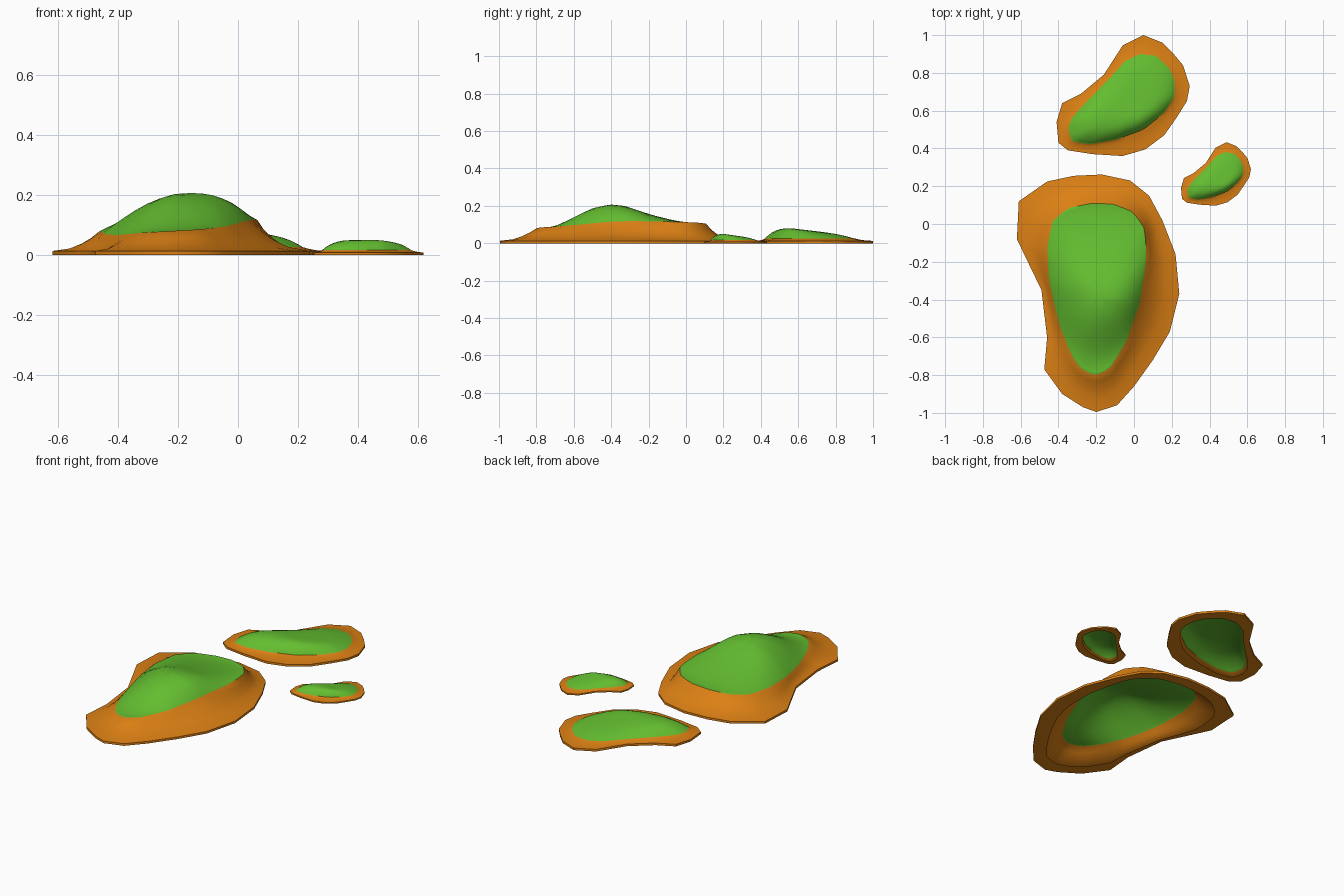
import bpy
import bmesh
from math import atan2, cos, sin, pi, radians
from mathutils import Vector

cube = bpy.data.objects.get("Cube")
if cube:
    bpy.data.objects.remove(cube, do_unlink=True)


def make_material(name, colour):
    mat = bpy.data.materials.new(name)
    mat.use_nodes = True
    mat.diffuse_color = colour
    mat.node_tree.nodes["Principled BSDF"].inputs["Base Color"].default_value = colour
    return mat


SAND = make_material("orange sand", (0.71, 0.215, 0.007, 1))
GRASS = make_material("green grass", (0.127, 0.515, 0.03, 1))


def reach(centre, angle, outline):
    """Distance from the centre to the outline in one direction."""
    d = Vector((cos(angle), sin(angle)))
    best = 0
    for i, p in enumerate(outline):
        a = Vector(p) - centre
        e = Vector(outline[i - 1]) - centre - a
        det = d.cross(e)
        if abs(det) < 1e-9:
            continue
        dist, along = a.cross(e) / det, a.cross(d) / det
        if dist > 0 and -1e-5 <= along <= 1 + 1e-5:
            best = max(best, dist)
    return best


def crest_height(crest, y):
    """Ridge height at y, eased between the given points."""
    if y <= crest[0][0]:
        return crest[0][1]
    for (y0, z0), (y1, z1) in zip(crest, crest[1:]):
        if y <= y1:
            t = (y - y0) / (y1 - y0)
            return z0 + (z1 - z0) * t
    return crest[-1][1]


def make_island(name, centre, shore, meadow, crest, edge, bulge, hole):
    centre = Vector(centre)
    # Directions through every shore corner, and halfway between them
    corners = sorted(atan2(y - centre.y, x - centre.x) for x, y in shore)
    angles = []
    for i, a in enumerate(corners):
        b = corners[i + 1] if i + 1 < len(corners) else corners[0] + 2 * pi
        angles += [a, (a + b) / 2]
    rays = [(a, reach(centre, a, shore), reach(centre, a, meadow)) for a in angles]

    bm = bmesh.new()

    def ring(place):
        verts = []
        for a, outer, inner in rays:
            r, height = place(a, outer, inner)
            x, y = centre.x + r * cos(a), centre.y + r * sin(a)
            z = height(y) if callable(height) else height
            verts.append(bm.verts.new((x, y, z)))
        return verts

    def grass_ring(s):
        def place(a, outer, inner):
            def height(y):
                k = s ** bulge(a)
                return edge(a) * k + crest_height(crest, y) * (1 - k)
            return s * inner, height
        return ring(place)

    def sand_ring(u):
        return ring(lambda a, outer, inner: (
            inner + (outer - inner) * u, 0.013 + (edge(a) - 0.013) * (1 - u) ** 2))

    def bridge(first, second, material):
        for i in range(len(first)):
            f = bm.faces.new((first[i - 1], second[i - 1], second[i], first[i]))
            f.material_index = material

    # Grass cap
    top = bm.verts.new((*centre, crest_height(crest, centre.y)))
    previous = grass_ring(0.15)
    for i in range(len(previous)):
        bm.faces.new((top, previous[i - 1], previous[i])).material_index = 1
    for s in (0.3, 0.45, 0.6, 0.72, 0.83, 0.92, 0.97, 1):
        current = grass_ring(s)
        bridge(previous, current, 1)
        previous = current
    # Sand slope, thin rim and open underside
    for u in (0.2, 0.4, 0.65, 1):
        current = sand_ring(u)
        bridge(previous, current, 0)
        previous = current
    rim = ring(lambda a, outer, inner: (outer, 0))
    bridge(previous, rim, 0)
    lip = ring(lambda a, outer, inner: (inner + (outer - inner) * hole, 0))
    bridge(rim, lip, 0)

    mesh = bpy.data.meshes.new(name)
    bm.to_mesh(mesh)
    bm.free()
    mesh.materials.append(SAND)
    mesh.materials.append(GRASS)
    obj = bpy.data.objects.new(name, mesh)
    bpy.context.collection.objects.link(obj)
    bpy.ops.object.select_all(action="DESELECT")
    obj.select_set(True)
    bpy.context.view_layer.objects.active = obj
    bpy.ops.object.shade_smooth_by_angle(angle=radians(40))
    return obj


# Large hilly island
make_island(
    "large_island", (-0.18, -0.38),
    shore=[(-.2, -.995), (-.09, -.96), (0, -.86), (.1, -.72), (.19, -.57),
           (.24, -.37), (.22, -.16), (.15, .02), (.08, .15), (-.02, .23),
           (-.17, .262), (-.32, .255), (-.46, .225), (-.61, .12), (-.62, -.08),
           (-.49, -.35), (-.46, -.6), (-.475, -.77), (-.38, -.9), (-.27, -.97)],
    meadow=[(-.2, -.8), (-.13, -.77), (-.04, -.62), (.03, -.42), (.065, -.2),
            (.06, -.03), (0, .06), (-.1, .105), (-.22, .11), (-.35, .085),
            (-.43, .02), (-.46, -.12), (-.45, -.3), (-.4, -.52), (-.33, -.7),
            (-.27, -.78)],
    crest=[(-.8, .065), (-.7, .105), (-.6, .155), (-.5, .192), (-.4, .207),
           (-.33, .2), (-.2, .16), (-.1, .138), (0, .118), (.1, .085)],
    edge=lambda a: 0.092 + 0.024 * cos(a) + 0.01 * sin(a),
    bulge=lambda a: 2.5 + 0.7 * cos(a), hole=0.55)

# Medium flat-topped island
medium = make_island(
    "medium_island", (-0.02, 0.63),
    shore=[(-.41, .54), (-.4, .43), (-.35, .39), (-.22, .37), (-.06, .36),
           (.06, .395), (.16, .47), (.23, .57), (.28, .65), (.295, .73),
           (.26, .84), (.21, .9), (.15, .96), (.05, 1), (-.06, .945),
           (-.16, .79), (-.28, .69), (-.38, .64)],
    meadow=[(-.35, .5), (-.33, .44), (-.25, .42), (-.1, .445), (.05, .5),
            (.15, .58), (.21, .66), (.22, .74), (.19, .82), (.12, .89),
            (.03, .9), (-.05, .86), (-.14, .76), (-.25, .65), (-.33, .56)],
    crest=[(.42, .07), (.5, .08), (.56, .081), (.63, .072), (.72, .062),
           (.83, .053), (.9, .045)],
    edge=lambda a: 0.026, bulge=lambda a: 4.5 - sin(a), hole=0.1)

# Small island: a shrunken copy of the medium one
small = medium.copy()
small.name = "small_island"
small.scale = (0.525, 0.525, 0.62)
small.location = (0.464, -0.092, 0)
bpy.context.collection.objects.link(small)
